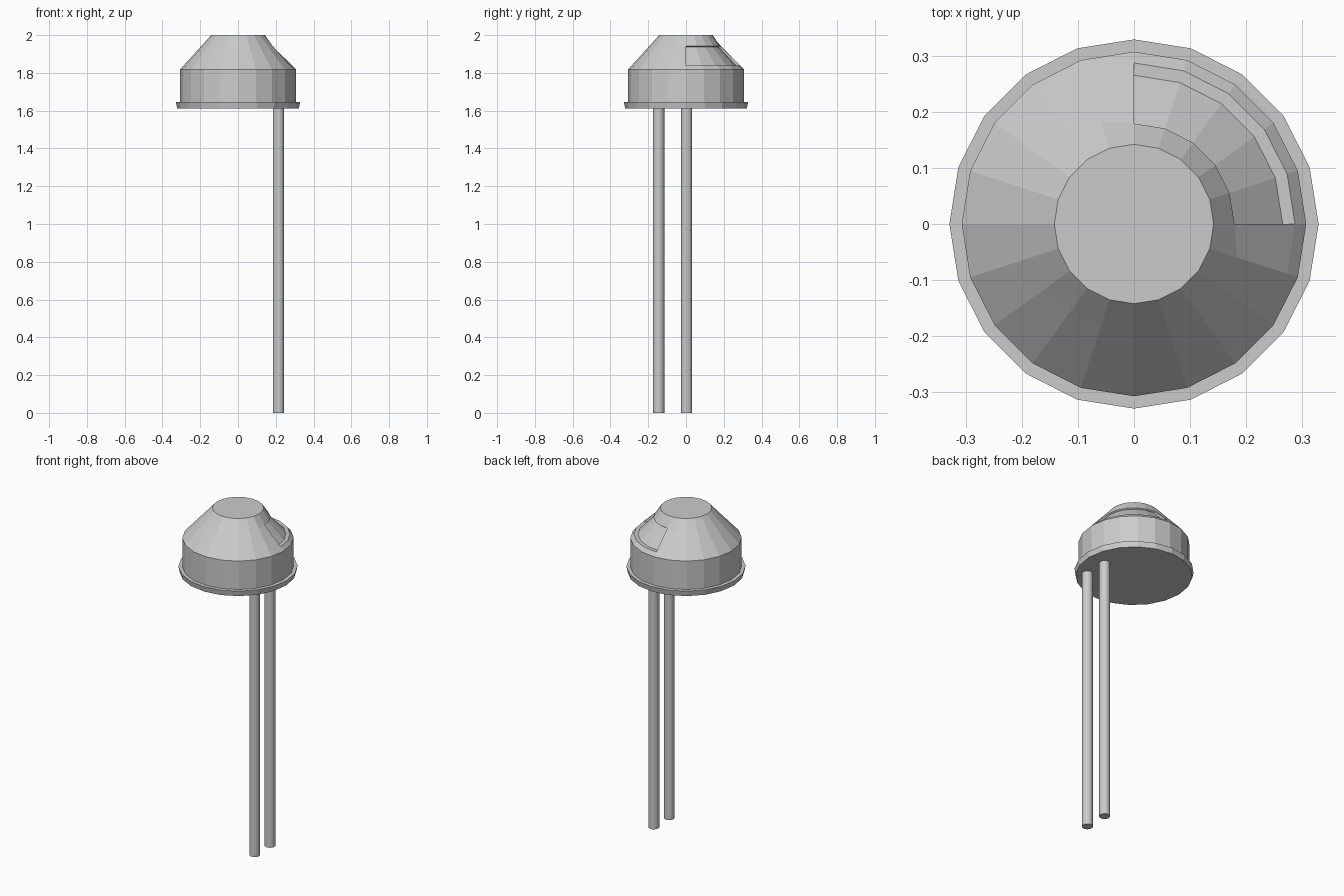
import bpy, bmesh, math

if "Cube" in bpy.data.objects:
    bpy.data.objects.remove(bpy.data.objects["Cube"])

SIDES = 20
NOTCH = range(0, 6)          # columns bounding the recessed quadrant (+x, +y)


def finish(name, bm):
    bmesh.ops.recalc_face_normals(bm, faces=bm.faces[:])
    mesh = bpy.data.meshes.new(name)
    bm.to_mesh(mesh)
    bm.free()
    ob = bpy.data.objects.new(name, mesh)
    bpy.context.collection.objects.link(ob)
    return ob


def column(bm, profile, i):
    a = 2 * math.pi * i / SIDES
    return [bm.verts.new((r * math.cos(a), r * math.sin(a), z)) for r, z in profile]


def strip(bm, a, b):
    for j in range(len(a) - 1):
        bm.faces.new((a[j], b[j], b[j + 1], a[j + 1]))


# Can: flange, cylindrical wall, conical top with a recessed tab
bm = bmesh.new()
base = [(0.322, 1.612), (0.329, 1.645), (0.307, 1.645), (0.307, 1.818), (0.287, 1.84)]
lower, upper, recess = [], [], []
for i in range(SIDES):
    lower.append(column(bm, base, i))
    lip = 0.179 if i in NOTCH else 0.193
    upper.append(column(bm, [(lip, 1.943), (0.142, 2.0)], i))
    if i in NOTCH:
        recess.append(column(bm, [(0.265, 1.84), (0.172, 1.938)], i))

for i in range(SIDES):
    k = (i + 1) % SIDES
    strip(bm, lower[i], lower[k])
    strip(bm, upper[i], upper[k])
    if i < 5:
        strip(bm, [lower[i][-1]] + recess[i] + [upper[i][0]],
              [lower[k][-1]] + recess[k] + [upper[k][0]])
    else:
        bm.faces.new((lower[i][-1], lower[k][-1], upper[k][0], upper[i][0]))

# Recess end walls, top disc and underside
for i in (0, 5):
    bm.faces.new([lower[i][-1]] + recess[i] + [upper[i][0]])
bm.faces.new([c[-1] for c in upper])
bm.faces.new([c[0] for c in lower])
finish("can_body", bm)

# Two wire leads
for name, y in (("lead_front", -0.145), ("lead_middle", 0.003)):
    bpy.ops.mesh.primitive_cylinder_add(vertices=20, radius=0.03, depth=1.615,
                                        location=(0.214, y, 0.8075))
    bpy.context.object.name = name
    bpy.ops.object.shade_smooth_by_angle()
